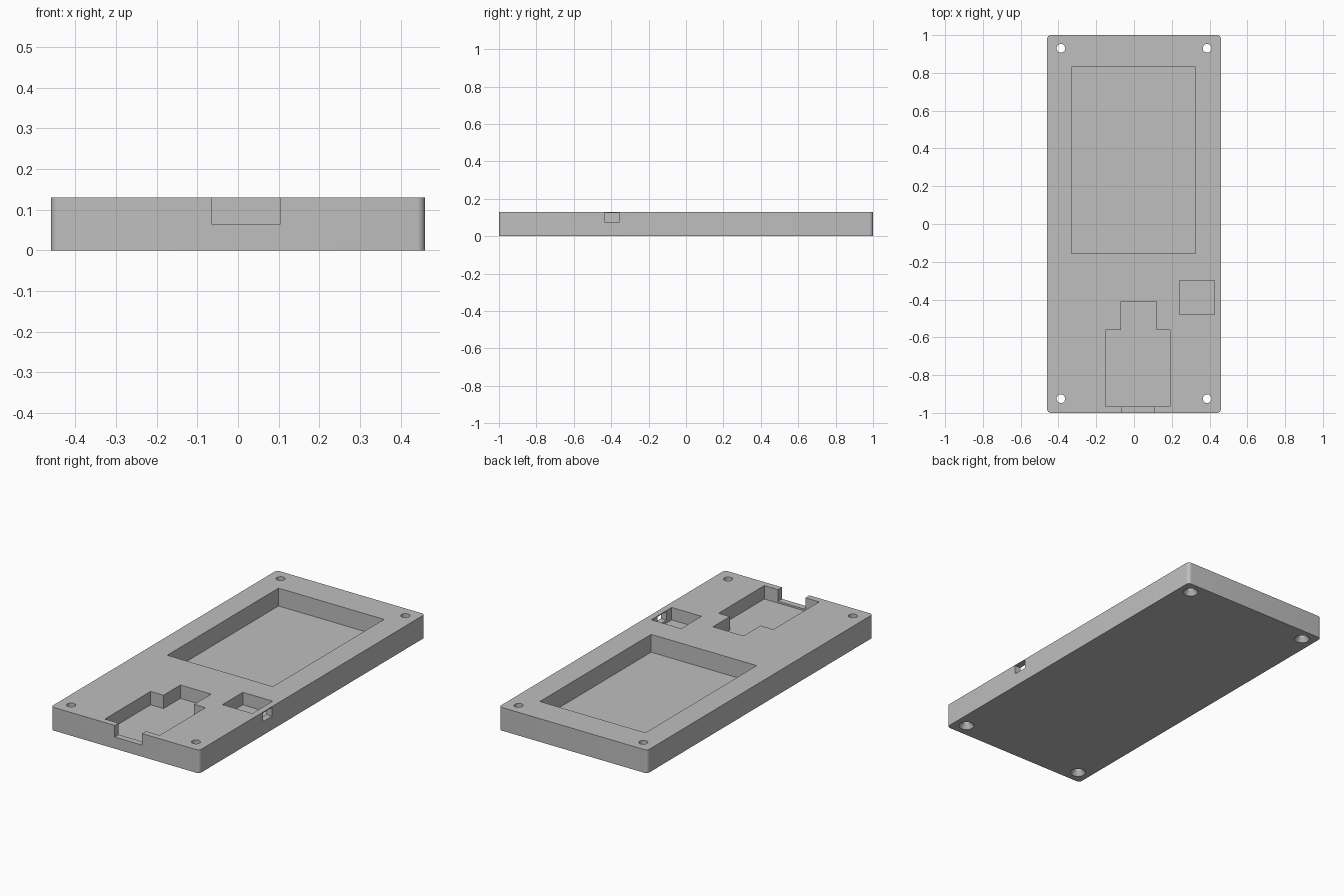
import bpy, bmesh, math

cube = bpy.data.objects.get("Cube")
if cube:
    bpy.data.objects.remove(cube, do_unlink=True)

HALF_X, HALF_Y, HEIGHT = 0.46, 1.0, 0.13
ABOVE = HEIGHT + 0.05

grey = bpy.data.materials.new("light_grey")
grey.use_nodes = True
colour = (0.52, 0.52, 0.52, 1)
grey.diffuse_color = colour
grey.node_tree.nodes["Principled BSDF"].inputs["Base Color"].default_value = colour


def prism(name, outline, z0, z1):
    """Extrude a counter-clockwise xy outline from z0 to z1."""
    bm = bmesh.new()
    face = bm.faces.new([bm.verts.new((x, y, z0)) for x, y in outline])
    top = bmesh.ops.extrude_face_region(bm, geom=[face])["geom"]
    for v in top:
        if isinstance(v, bmesh.types.BMVert):
            v.co.z = z1
    bmesh.ops.recalc_face_normals(bm, faces=bm.faces)
    return add_object(name, bm)


def add_object(name, bm):
    mesh = bpy.data.meshes.new(name)
    bm.to_mesh(mesh)
    bm.free()
    mesh.materials.append(grey)
    obj = bpy.data.objects.new(name, mesh)
    bpy.context.collection.objects.link(obj)
    return obj


def rect(x0, x1, y0, y1):
    return [(x0, y0), (x1, y0), (x1, y1), (x0, y1)]


def rounded_rect(hx, hy, r, steps=8):
    points = []
    for i, (sx, sy) in enumerate([(1, 1), (-1, 1), (-1, -1), (1, -1)]):
        for k in range(steps + 1):
            a = math.pi / 2 * (i + k / steps)
            points.append((sx * (hx - r) + r * math.cos(a),
                           sy * (hy - r) + r * math.sin(a)))
    return points


def screw_cutter(x, y):
    """Through hole with a countersink on the underside, as one turned solid."""
    bore, sink, depth, sides = 0.023, 0.04, 0.025, 32
    profile = [(sink, -0.02), (sink, 0), (bore, depth), (bore, ABOVE)]
    bm = bmesh.new()
    rings = []
    for r, z in profile:
        rings.append([bm.verts.new((x + r * math.cos(math.tau * k / sides),
                                    y + r * math.sin(math.tau * k / sides), z))
                      for k in range(sides)])
    for low, high in zip(rings, rings[1:]):
        for k in range(sides):
            n = (k + 1) % sides
            bm.faces.new((low[k], low[n], high[n], high[k]))
    bm.faces.new(rings[0])
    bm.faces.new(rings[-1])
    bmesh.ops.recalc_face_normals(bm, faces=bm.faces)
    return add_object("screw_cutter", bm)


# Case slab with rounded vertical corners
case = prism("case_base", rounded_rect(HALF_X, HALF_Y, 0.02), 0, HEIGHT)

# Large pocket, stepped connector pocket, front notch, switch pocket, side slot
stepped = [(-0.15, -0.965), (0.19, -0.965), (0.19, -0.56), (0.12, -0.56),
           (0.12, -0.41), (-0.07, -0.41), (-0.07, -0.56), (-0.15, -0.56)]
cutters = [
    prism("main_pocket_cutter", rect(-0.33, 0.325, -0.155, 0.83), 0.03, ABOVE),
    prism("connector_pocket_cutter", stepped, 0.055, ABOVE),
    prism("front_notch_cutter", rect(-0.065, 0.105, -1.05, -0.95), 0.065, ABOVE),
    prism("switch_pocket_cutter", rect(0.24, 0.425, -0.48, -0.30), 0.06, ABOVE),
    prism("side_slot_cutter", rect(0.40, 0.50, -0.435, -0.355), 0.076, 0.125),
]

# Countersunk screw holes at the corners
for x in (-0.387, 0.387):
    for y in (-0.925, 0.93):
        cutters.append(screw_cutter(x, y))

# Cut everything out of the slab
bpy.context.view_layer.objects.active = case
for cutter in cutters:
    cutter.hide_render = True
    mod = case.modifiers.new("cut", "BOOLEAN")
    mod.operation = "DIFFERENCE"
    mod.solver = "EXACT"
    mod.object = cutter
    bpy.ops.object.modifier_apply(modifier=mod.name)
for cutter in cutters:
    bpy.data.objects.remove(cutter, do_unlink=True)

# Smooth the corners and bores, keep the rest crisp
bpy.ops.object.select_all(action="DESELECT")
case.select_set(True)
bpy.ops.object.shade_smooth_by_angle(angle=math.radians(30))
